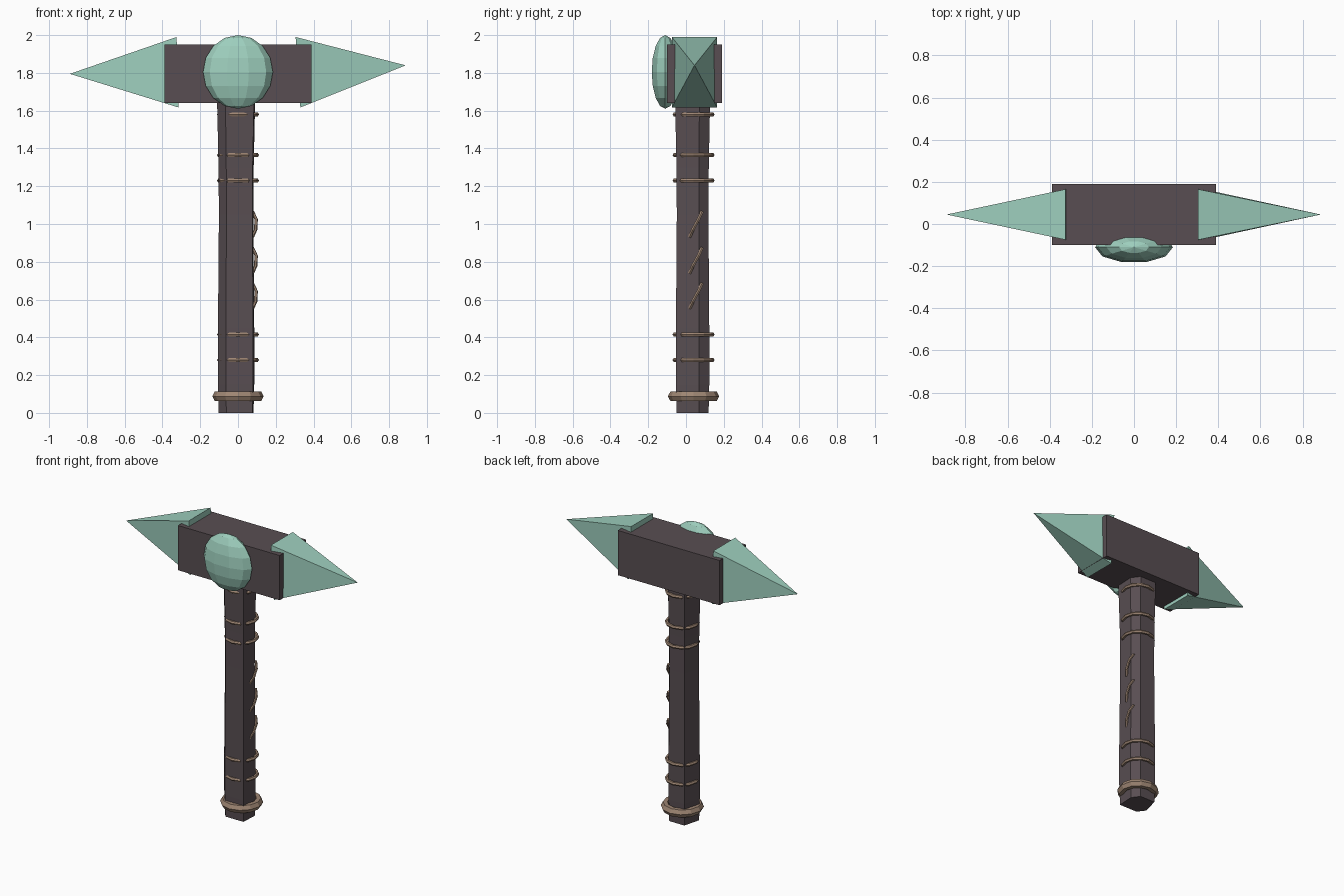
import bpy, bmesh, math
from mathutils import Vector

if "Cube" in bpy.data.objects:
    bpy.data.objects.remove(bpy.data.objects["Cube"])


def material(name, rgb):
    m = bpy.data.materials.new(name)
    m.diffuse_color = (*rgb, 1)
    m.use_nodes = True
    m.node_tree.nodes["Principled BSDF"].inputs["Base Color"].default_value = m.diffuse_color
    return m


TEAL = material("teal_crystal", (0.34, 0.62, 0.51))
DARK = material("dark_wood", (0.098, 0.076, 0.084))
TAN = material("tan_leather", (0.34, 0.235, 0.17))


def make(name, bm, mat):
    bmesh.ops.recalc_face_normals(bm, faces=bm.faces[:])
    me = bpy.data.meshes.new(name)
    bm.to_mesh(me)
    bm.free()
    ob = bpy.data.objects.new(name, me)
    me.materials.append(mat)
    bpy.context.collection.objects.link(ob)
    return ob


def loft(name, rows, mat, closed=False):
    """Skin a list of equal-length point rings; cap the ends unless closed."""
    bm = bmesh.new()
    rings = [[bm.verts.new(p) for p in row] for row in rows]
    pairs = list(zip(rings, rings[1:]))
    if closed:
        pairs.append((rings[-1], rings[0]))
    for a, b in pairs:
        n = len(a)
        for i in range(n):
            j = (i + 1) % n
            bm.faces.new((a[i], a[j], b[j], b[i]))
    if not closed:
        bm.faces.new(rings[0])
        bm.faces.new(rings[-1])
    return make(name, bm, mat)


def torus(name, z, major, minor, height, segs, sides):
    rows = []
    for i in range(segs):
        a = math.tau * i / segs
        row = []
        for k in range(sides):
            b = math.tau * k / sides
            r = major + minor * math.cos(b)
            row.append((r * math.cos(a), 0.04 + r * math.sin(a), z + height * math.sin(b)))
        rows.append(row)
    return loft(name, rows, TAN, closed=True)


# Head block
bm = bmesh.new()
bmesh.ops.create_cube(bm, size=1)
for v in bm.verts:
    v.co = Vector((v.co.x * 0.78, v.co.y * 0.29 + 0.045, v.co.z * 0.31 + 1.795))
make("head_block", bm, DARK)


# Pyramid spikes at both ends of the head
def spike(name, x_top, x_bottom, tip):
    bm = bmesh.new()
    base = [bm.verts.new(p) for p in ((x_top, -0.075, 1.99), (x_top, 0.165, 1.99),
                                      (x_bottom, 0.165, 1.617), (x_bottom, -0.075, 1.617))]
    apex = bm.verts.new(tip)
    bm.faces.new(base)
    for i in range(4):
        bm.faces.new((base[i], base[(i + 1) % 4], apex))
    make(name, bm, TEAL)


spike("left_spike", -0.325, -0.315, (-0.89, 0.045, 1.795))
spike("right_spike", 0.305, 0.33, (0.887, 0.045, 1.84))

# Faceted front gem
bm = bmesh.new()
bmesh.ops.create_uvsphere(bm, u_segments=10, v_segments=8, radius=1)
for v in bm.verts:
    # quarter turn so that one column of corners faces the front
    x, y, z = v.co
    v.co = Vector((y * 0.185, -0.11 - x * 0.075, 1.805 + z * 0.195))
make("front_gem", bm, TEAL)

# Irregular six-sided handle
SECTION = [(0.082, -0.055), (0.088, 0.07), (0.048, 0.125),
           (-0.075, 0.125), (-0.108, 0.0), (-0.065, -0.055)]
LEVELS = [(0.0, 0.94), (0.15, 0.98), (0.45, 0.98), (1.05, 0.93), (1.3, 0.95), (1.66, 1.03)]
loft("handle", [[(-0.01 + (x + 0.01) * s, 0.035 + (y - 0.035) * s, z) for x, y in SECTION]
                for z, s in LEVELS], DARK)

# Thin bindings and thick pommel ring
for i, z in enumerate((0.28, 0.415, 1.23, 1.365, 1.58)):
    torus(f"binding_{i + 1}", z, 0.099, 0.012, 0.012, 12, 6)
torus("pommel_ring", 0.088, 0.108, 0.028, 0.03, 12, 6)

# Slanted stitches on the right side
PATH = [(0.076, 0.018, 0.0), (0.094, 0.036, 0.04), (0.096, 0.066, 0.095), (0.076, 0.086, 0.138)]
for i, z in enumerate((0.55, 0.738, 0.93)):
    rows = []
    for x, y, dz in PATH:
        rows.append([(x + 0.009 * math.cos(math.tau * k / 6),
                      y + 0.009 * math.sin(math.tau * k / 6),
                      z + dz - 0.004 * math.sin(math.tau * k / 6)) for k in range(6)])
    loft(f"stitch_{i + 1}", rows, TAN)
